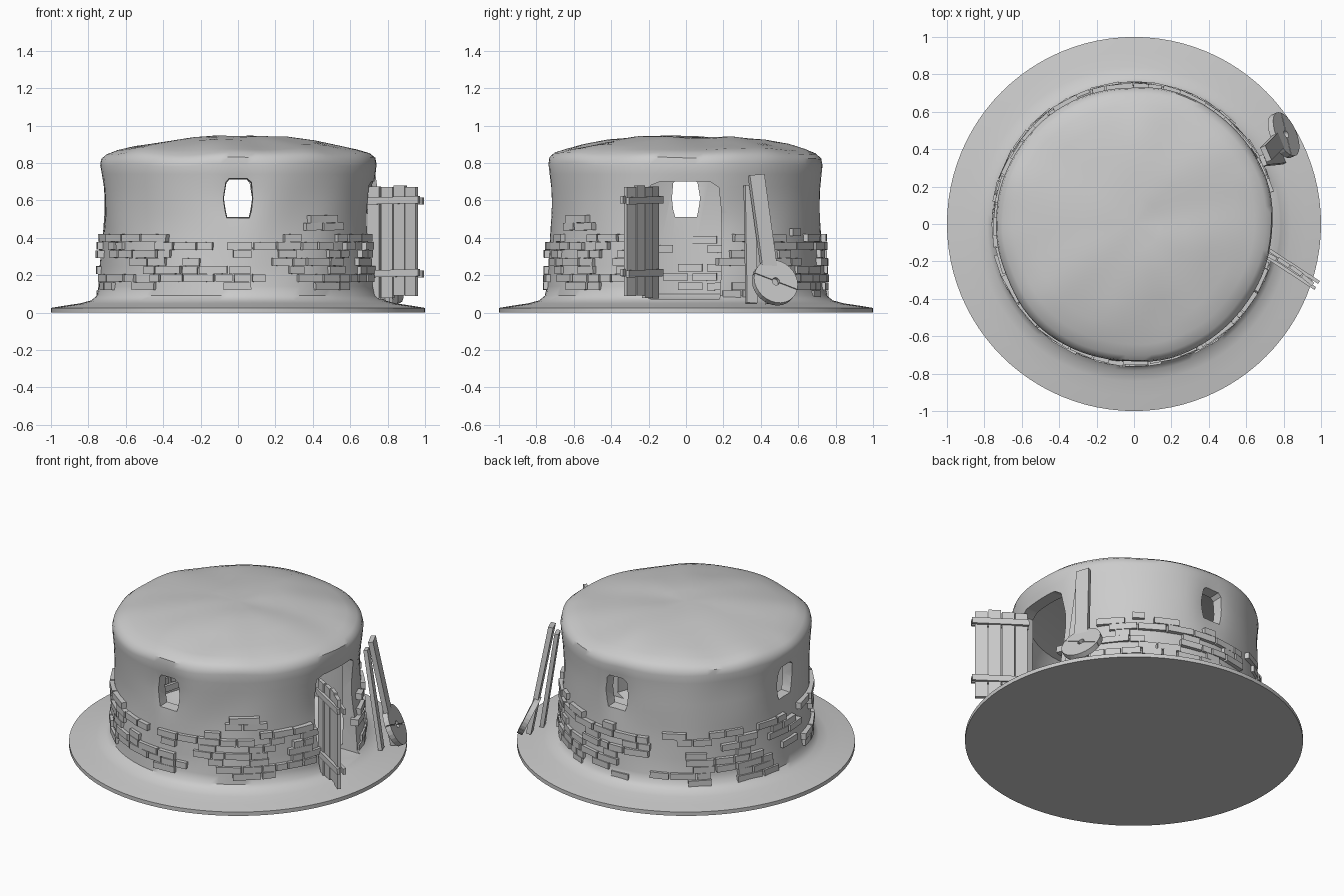
import bpy, bmesh, math, random
from math import sin, cos, pi, radians
from mathutils import Vector, Matrix, noise

random.seed(7)
if "Cube" in bpy.data.objects:
    bpy.data.objects.remove(bpy.data.objects["Cube"])

clay = bpy.data.materials.new("pale_clay")
clay.use_nodes = True
GREY = (0.6, 0.6, 0.6, 1)
clay.diffuse_color = GREY
clay.node_tree.nodes["Principled BSDF"].inputs["Base Color"].default_value = GREY


def finish(name, bm):
    """Turn a bmesh into a named object."""
    bmesh.ops.recalc_face_normals(bm, faces=bm.faces)
    mesh = bpy.data.meshes.new(name)
    bm.to_mesh(mesh)
    bm.free()
    mesh.materials.append(clay)
    ob = bpy.data.objects.new(name, mesh)
    bpy.context.collection.objects.link(ob)
    return ob


def add_box(bm, size, matrix):
    bmesh.ops.create_cube(bm, size=1, matrix=matrix @ Matrix.Diagonal((*size, 1)))


def lathe(name, profile, segments, wobble):
    """Closed solid turned about z; profile runs from bottom axis to top axis."""
    bm = bmesh.new()
    rings = []
    for r, z in profile:
        count = 1 if r == 0 else segments
        ring = []
        for i in range(count):
            a = 2 * pi * i / segments
            ring.append(bm.verts.new(wobble(r, z, a)))
        rings.append(ring)
    for low, high in zip(rings, rings[1:]):
        for i in range(segments):
            j = (i + 1) % segments
            if len(low) == 1:
                bm.faces.new((low[0], high[j], high[i]))
            elif len(high) == 1:
                bm.faces.new((low[i], low[j], high[0]))
            else:
                bm.faces.new((low[i], low[j], high[j], high[i]))
    return finish(name, bm)


def extrude_outline(name, outline, start, end, flare, angle):
    """Prism of a (side, height) outline pushed along a compass angle."""
    bm = bmesh.new()
    cy = sum(p[1] for p in outline) / len(outline)
    ends = []
    for dist, s in ((start, 1), (end, flare)):
        ends.append([bm.verts.new((dist, p[0] * s, cy + (p[1] - cy) * s)) for p in outline])
    bm.faces.new(ends[0])
    bm.faces.new(ends[1])
    for i in range(len(outline)):
        j = (i + 1) % len(outline)
        bm.faces.new((ends[0][i], ends[0][j], ends[1][j], ends[1][i]))
    bmesh.ops.rotate(bm, verts=bm.verts, matrix=Matrix.Rotation(angle, 3, "Z"))
    return finish(name, bm)


# Hand-shaped outer surface: lumpy roof, wall pressed in around the openings
def rough(r, z, a):
    p = Vector((r * cos(a), r * sin(a), z))
    if z > 0.12:
        n = noise.noise(p * 3)
        r += 0.012 * n if r > 0.3 else 0
        if z > 0.78:
            z += 0.016 * noise.noise(p * 4 + Vector((5, 2, 1)))
        for k in range(4):
            d = (a - k * pi / 2 + pi) % (2 * pi) - pi
            spread, mid = (0.3, 0.5) if k == 0 else (0.13, 0.61)
            r -= 0.022 * math.exp(-(d / spread) ** 2 - ((z - mid) / 0.15) ** 2)
    return (r * cos(a), r * sin(a), z)


OUTER = [(0, 0), (1, 0), (1, 0.025), (0.92, 0.038), (0.84, 0.05), (0.785, 0.065), (0.755, 0.09),
         (0.745, 0.14), (0.738, 0.25), (0.73, 0.35), (0.727, 0.45), (0.727, 0.53), (0.728, 0.6),
         (0.73, 0.67), (0.735, 0.74), (0.738, 0.79), (0.73, 0.825), (0.7, 0.85), (0.64, 0.872),
         (0.55, 0.894), (0.42, 0.918), (0.28, 0.933), (0.14, 0.94), (0, 0.942)]
INNER = [(0, 0.065), (0.6, 0.065), (0.655, 0.1), (0.65, 0.4), (0.65, 0.72), (0.62, 0.8),
         (0.45, 0.85), (0, 0.88)]
house = lathe("round_house", OUTER, 96, rough)
cutters = [lathe("room_cutter", INNER, 64, lambda r, z, a: (r * cos(a), r * sin(a), z))]

# Window and doorway openings
WINDOW = [(-0.056, 0.515), (0.056, 0.515), (0.066, 0.55), (0.073, 0.61), (0.066, 0.69),
          (0.045, 0.708), (-0.045, 0.708), (-0.06, 0.69), (-0.073, 0.61), (-0.064, 0.55)]
DOORWAY = [(-0.19, 0.072), (0.18, 0.072), (0.19, 0.25), (0.188, 0.55), (0.175, 0.67),
           (0.13, 0.7), (-0.14, 0.7), (-0.19, 0.68), (-0.195, 0.4)]
cutters.append(extrude_outline("doorway_cutter", DOORWAY, 0.5, 0.95, 1.0, 0))
for k in (1, 2, 3):
    cutters.append(extrude_outline("window_cutter", WINDOW, 0.6, 0.8, 1.15, k * pi / 2))
for c in cutters:
    mod = house.modifiers.new(c.name, "BOOLEAN")
    mod.operation, mod.solver, mod.object = "DIFFERENCE", "EXACT", c
graph = bpy.context.evaluated_depsgraph_get()
carved = bpy.data.meshes.new_from_object(house.evaluated_get(graph))
house.modifiers.clear()
house.data = carved
for c in cutters:
    bpy.data.objects.remove(c)
bpy.ops.object.select_all(action="DESELECT")
house.select_set(True)
bpy.context.view_layer.objects.active = house
bpy.ops.object.shade_smooth_by_angle(angle=radians(40))


# Patches of exposed bricks around the lower wall
def density(deg):
    if deg < 18 or deg > 343:
        return 0
    if 92 < deg < 122 or 262 < deg < 290:
        return 0.2
    return 0.62


bm = bmesh.new()


def brick(deg, z, length, radius, height=0.04):
    a = radians(deg)
    spin = Matrix.Rotation(a + random.uniform(-0.03, 0.03), 4, "Z")
    tilt = Matrix.Rotation(random.uniform(-0.03, 0.03), 4, "X")
    add_box(bm, (0.05, length, height),
            Matrix.Translation((radius * cos(a), radius * sin(a), z)) @ spin @ tilt)


for row in range(8):
    z = 0.098 + row * 0.043
    deg = random.uniform(0, 8)
    while deg < 358:
        length = random.uniform(0.06, 0.17)
        step = math.degrees(length / 0.74)
        if random.random() < density(deg + step / 2) * (0.4 if row == 0 else 1):
            brick(deg + step / 2, z, length, 0.738 - 0.0015 * row + random.uniform(-0.004, 0.005))
        deg += step + 0.6
for deg, z, length in ((-52, 0.5, 0.18), (-47, 0.46, 0.14), (-57, 0.46, 0.1), (52, 0.43, 0.07)):
    brick(deg, z, length, 0.728)
# Bricks showing on the inside of the far wall
for row in range(6):
    for deg in range(150, 214, 14):
        if random.random() < 0.5:
            brick(deg + 7 * (row % 2), 0.14 + row * 0.05, 0.13, 0.662)
finish("wall_bricks", bm)

# Open plank door with two battens that wrap both faces
hinge, swing = Vector((0.695, -0.15, 0)), radians(-33)
door_frame = Matrix.Translation(hinge) @ Matrix.Rotation(swing, 4, "Z")
bm = bmesh.new()
for i in range(4):
    low, high = 0.085 + random.uniform(-0.015, 0.01), 0.675 + random.uniform(-0.005, 0.008)
    place = Matrix.Translation((0.04 + i * 0.079, 0.012 * sin(i), (low + high) / 2))
    add_box(bm, (0.073, 0.022, high - low), door_frame @ place @ Matrix.Rotation(-0.06 * (i - 1), 4, "Z"))
finish("door_planks", bm)
bm = bmesh.new()
for z in (0.21, 0.6):
    for side in (-1, 1):
        place = Matrix.Translation((0.165, side * 0.019 + 0.005, z))
        add_box(bm, (0.34, 0.018, 0.038), door_frame @ place @ Matrix.Rotation(side * 0.02, 4, "Y"))
finish("door_battens", bm)


# Spare boards leaning against the wall
def board(name, foot, top, width, thick, facing):
    foot, top = Vector(foot), Vector(top)
    up = (top - foot).normalized()
    side = Vector((-sin(facing), cos(facing), 0))
    side = (side - up * side.dot(up)).normalized()
    out = side.cross(up)
    turn = Matrix((out, side, up)).transposed().to_4x4()
    bm = bmesh.new()
    add_box(bm, (thick, width, (top - foot).length), Matrix.Translation((foot + top) / 2) @ turn)
    finish(name, bm)


board("short_leaning_board", (0.79, 0.35, 0.05), (0.69, 0.34, 0.68), 0.06, 0.025, 0.4)
board("tall_leaning_board", (0.8, 0.47, 0.05), (0.705, 0.375, 0.735), 0.085, 0.03, 0.4)

# Split round stone with a centre hole, resting on the boards
normal = Vector((0.83, 0.36, 0.42)).normalized()
lean = Matrix.Translation((0.8, 0.475, 0.16)) @ normal.to_track_quat("Z", "Y").to_matrix().to_4x4()
bm = bmesh.new()
for half in (0, 1):
    steps = 14
    arc = [pi * i / steps for i in range(steps + 1)]
    ring = [(0.125 * cos(t), 0.125 * sin(t)) for t in arc] + \
           [(0.02 * cos(t), 0.02 * sin(t)) for t in reversed(arc)]
    turn = lean @ Matrix.Rotation(half * pi - 0.4, 4, "Z") @ Matrix.Translation((0, 0.002, 0))
    caps = [[bm.verts.new(turn @ Vector((x, y, h))) for x, y in ring] for h in (-0.017, 0.017)]
    n = len(ring)
    for i in range(n):
        j = (i + 1) % n
        bm.faces.new((caps[0][i], caps[0][j], caps[1][j], caps[1][i]))
    for cap in caps:
        for i in range(steps):
            bm.faces.new((cap[i], cap[i + 1], cap[n - 2 - i], cap[n - 1 - i]))
finish("split_round_stone", bm)
